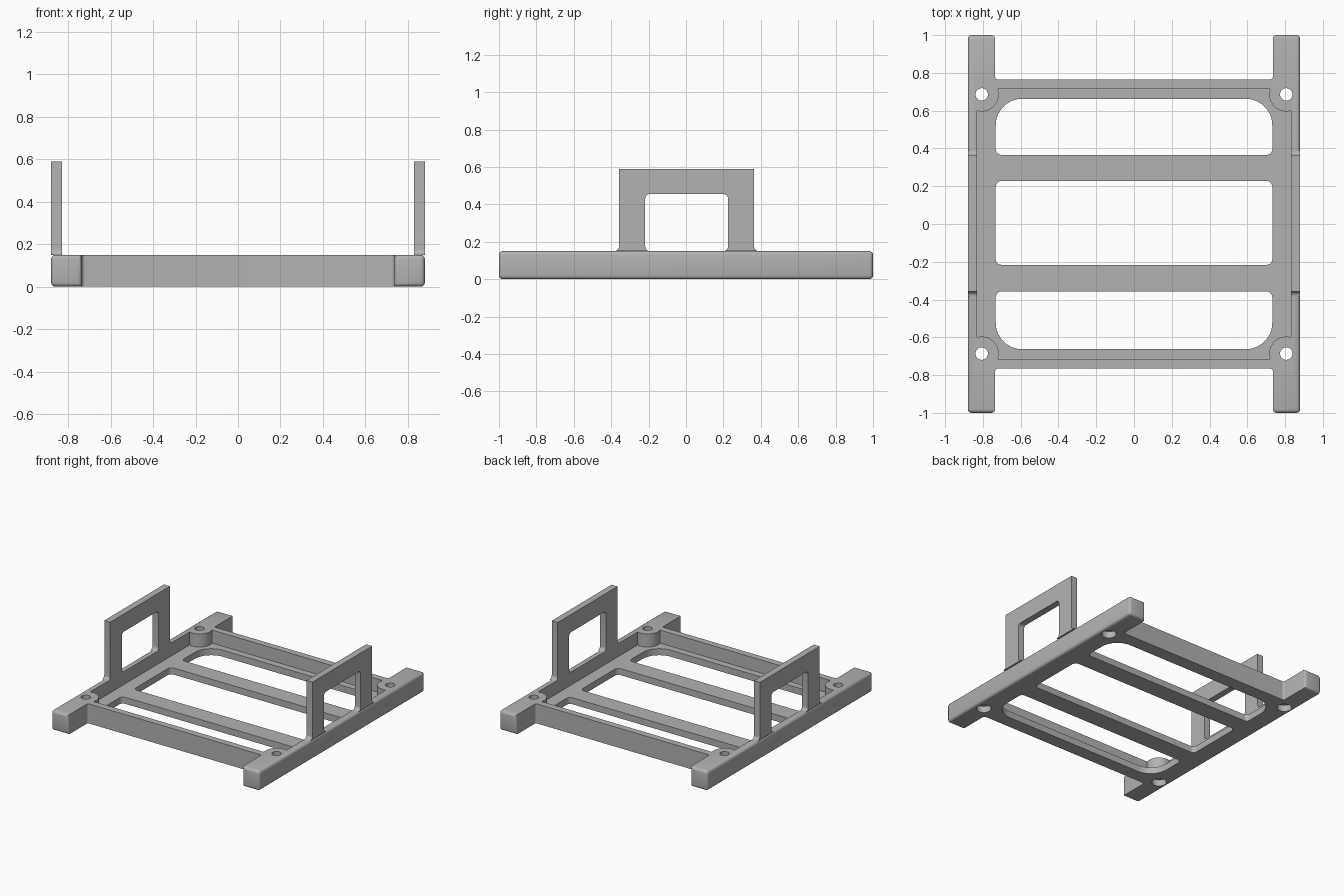
import bpy, bmesh, math
from mathutils import Vector

if "Cube" in bpy.data.objects:
    bpy.data.objects.remove(bpy.data.objects["Cube"], do_unlink=True)

grey = bpy.data.materials.new("plain grey")
grey.use_nodes = True
COLOUR = (0.45, 0.45, 0.45, 1)
grey.diffuse_color = COLOUR
grey.node_tree.nodes["Principled BSDF"].inputs["Base Color"].default_value = COLOUR

HEIGHT, FLOOR = 0.15, 0.05
OUT_X, RAIL_X, WALL_X = 0.88, 0.735, 0.83
WALL_Y, POCKET_Y = 0.765, 0.715
HOLE = Vector((0.806, 0.686))


def rounded(corners, steps=8):
    """Outline from right-angled corners (u, v, radius)."""
    out = []
    for i, (u, v, r) in enumerate(corners):
        p = Vector((u, v))
        if r == 0:
            out.append(p)
            continue
        da = (Vector(corners[i - 1][:2]) - p).normalized()
        db = (Vector(corners[(i + 1) % len(corners)][:2]) - p).normalized()
        c = p + r * (da + db)
        for k in range(steps + 1):
            t = math.pi / 2 * k / steps
            out.append(c - db * r * math.cos(t) - da * r * math.sin(t))
    return [p for i, p in enumerate(out) if (p - out[i - 1]).length > 1e-5]


def prism(name, outline, lo, hi, place=lambda u, v, w: (u, v, w), end_bevel=0):
    """Extrude an outline from lo to hi, optionally rounding the far ends."""
    bm = bmesh.new()
    low, high = ([bm.verts.new(place(p[0], p[1], w)) for p in outline] for w in (lo, hi))
    bm.faces.new(low)
    bm.faces.new(high)
    for i in range(len(low)):
        bm.faces.new((low[i - 1], low[i], high[i], high[i - 1]))
    if end_bevel:
        ends = [e for e in bm.edges if all(abs(v.co.y) > 0.99 for v in e.verts)]
        bmesh.ops.bevel(bm, geom=ends, offset=end_bevel, segments=4,
                        profile=0.5, affect='EDGES')
    bmesh.ops.recalc_face_normals(bm, faces=bm.faces[:])
    mesh = bpy.data.meshes.new(name)
    bm.to_mesh(mesh)
    bm.free()
    mesh.materials.append(grey)
    obj = bpy.data.objects.new(name, mesh)
    bpy.context.collection.objects.link(obj)
    return obj


def activate(obj):
    bpy.ops.object.select_all(action='DESELECT')
    obj.select_set(True)
    bpy.context.view_layer.objects.active = obj


def cut(target, cutter):
    mod = target.modifiers.new("cut", 'BOOLEAN')
    mod.operation, mod.solver, mod.object = 'DIFFERENCE', 'EXACT', cutter
    activate(target)
    bpy.ops.object.modifier_apply(modifier=mod.name)
    bpy.data.objects.remove(cutter, do_unlink=True)


def circle(c, r, n=32):
    return [(c[0] + r * math.cos(2 * math.pi * k / n),
             c[1] + r * math.sin(2 * math.pi * k / n)) for k in range(n)]


# Base: two long rails joined by front and back walls
half = [(RAIL_X, -WALL_Y, 0.015), (RAIL_X, -1, 0), (OUT_X, -1, 0),
        (OUT_X, 1, 0), (RAIL_X, 1, 0), (RAIL_X, WALL_Y, 0.015)]
outline = rounded(half + [(-x, -y, r) for x, y, r in half])
base = prism("base_frame", outline, 0, HEIGHT, end_bevel=0.02)

# Sunken pocket that leaves a rounded screw boss in each corner
BOSS = 0.09
start = 2 * math.pi - math.acos((WALL_X - HOLE.x) / BOSS)
stop = math.pi - math.asin((POCKET_Y - HOLE.y) / BOSS)
arc = [HOLE + BOSS * Vector((math.cos(a), math.sin(a)))
       for a in (start + (stop - start) * k / 16 for k in range(17))]
pocket = []
for sx, sy in ((1, 1), (-1, 1), (-1, -1), (1, -1)):
    pocket += [(sx * p.x, sy * p.y) for p in (arc if sx == sy else arc[::-1])]
cut(base, prism("pocket_cutter", pocket, FLOOR, 0.4))

# Floor openings between the cross bars
for y0, y1, r0, r1 in ((0.366, 0.663, 0.03, 0.14), (-0.216, 0.228, 0.03, 0.03),
                       (-0.663, -0.357, 0.14, 0.03)):
    x = RAIL_X - 0.003
    shape = rounded([(-x, y0, r0), (x, y0, r0), (x, y1, r1), (-x, y1, r1)])
    cut(base, prism("opening_cutter", shape, -0.1, 0.1))

# Screw holes, wider underneath
for sx in (-1, 1):
    for sy in (-1, 1):
        c = (sx * HOLE.x, sy * HOLE.y)
        cut(base, prism("hole_cutter", circle(c, 0.033), -0.1, 0.3))
        cut(base, prism("recess_cutter", circle(c, 0.052), -0.1, 0.05))

# Side handles with filleted feet
Y0, Y1, W0, W1, TOP, WIN, R = -0.358, 0.364, -0.218, 0.225, 0.59, 0.455, 0.025
handle = rounded([
    (Y0 - R, HEIGHT, 0), (Y0, HEIGHT, R), (Y0, TOP, 0), (Y1, TOP, 0),
    (Y1, HEIGHT, R), (Y1 + R, HEIGHT, 0), (W1 - R, HEIGHT, 0), (W1, HEIGHT, R),
    (W1, WIN, R), (W0, WIN, R), (W0, HEIGHT, R), (W0 + R, HEIGHT, 0)])
parts = [base]
for side, s in (("left", 1), ("right", -1)):
    parts.append(prism(side + "_handle", handle, WALL_X, OUT_X,
                       place=lambda u, v, w, s=s: (s * w, u, v)))

for obj in parts:
    activate(obj)
    bpy.ops.object.shade_smooth_by_angle(angle=math.radians(30))
